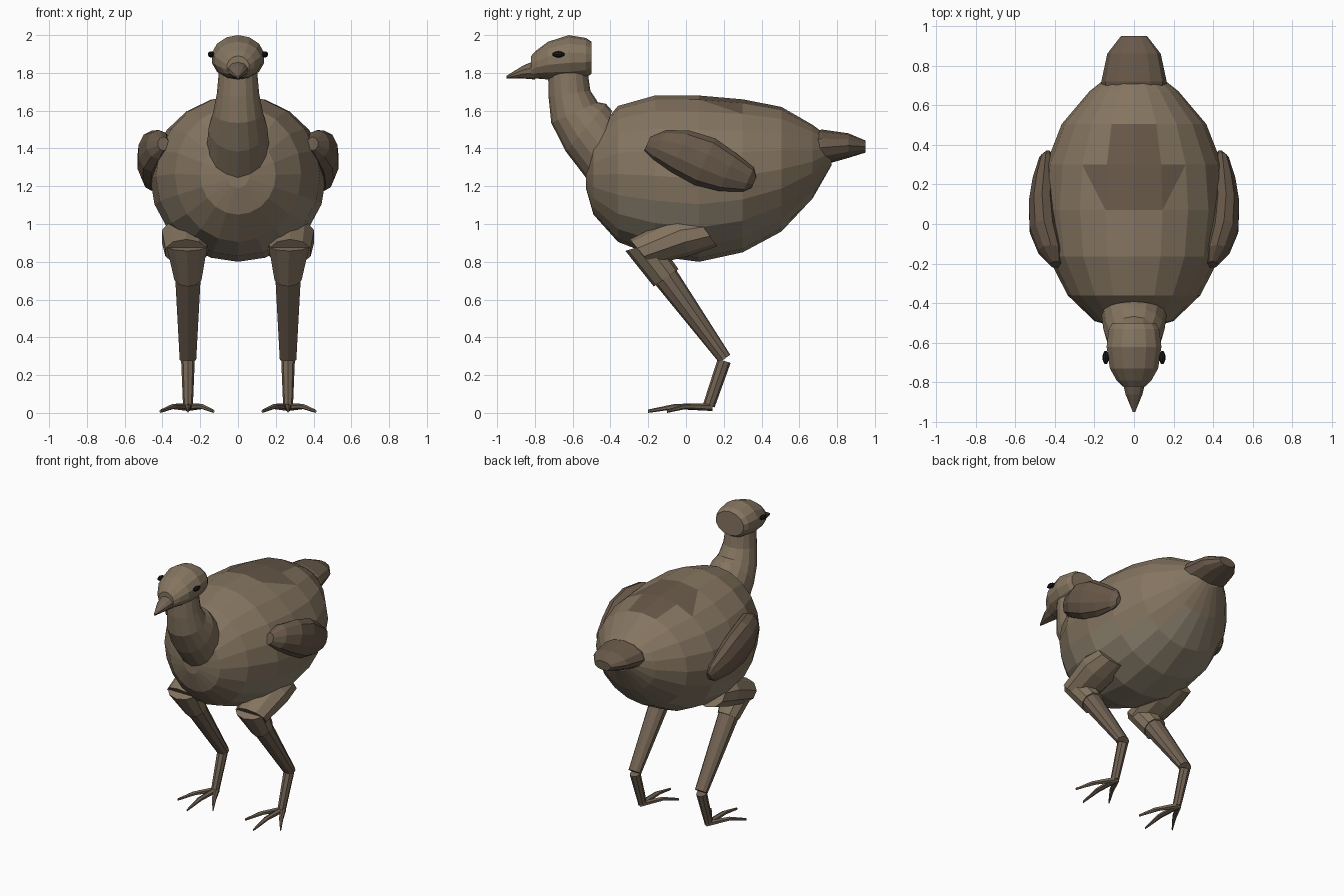
import bpy, bmesh
from math import sin, cos, pi, radians
from mathutils import Vector


def material(name, r, g, b):
    m = bpy.data.materials.new(name)
    m.diffuse_color = (r, g, b, 1)
    return m


BROWN = material("brown", .235, .178, .118)
DARK = material("dark_brown", .14, .10, .068)
PALE = material("pale_brown", .27, .225, .16)
LEG = material("leg_brown", .17, .125, .088)
BLACK = material("black", .01, .01, .01)


def loft(name, rings, sides, mat, mirror=False):
    """Skin elliptical rings (x, y, z, half_width, half_height, tilt in degrees)."""
    bm = bmesh.new()
    loops = []
    for x, y, z, rx, rz, tilt in rings:
        t = radians(tilt)
        up = Vector((0, sin(t), cos(t)))
        loops.append([bm.verts.new(Vector((x + rx * sin(2 * pi * k / sides), y, z))
                                   + up * rz * cos(2 * pi * k / sides))
                      for k in range(sides)])
    for a, b in zip(loops, loops[1:]):
        for k in range(sides):
            j = (k + 1) % sides
            bm.faces.new((a[k], a[j], b[j], b[k]))
    bm.faces.new(loops[0])
    bm.faces.new(loops[-1][::-1])
    bmesh.ops.recalc_face_normals(bm, faces=bm.faces)
    me = bpy.data.meshes.new(name)
    bm.to_mesh(me)
    bm.free()
    me.materials.append(mat)
    ob = bpy.data.objects.new(name, me)
    bpy.context.collection.objects.link(ob)
    if mirror:
        mod = ob.modifiers.new("mirror", 'MIRROR')
        mod.use_mirror_merge = False
    return ob


# Body
body_profile = [(-.53, 1.26, .06, .07), (-.49, 1.26, .2, .21), (-.36, 1.265, .335, .36),
                (-.165, 1.255, .435, .425), (.07, 1.24, .465, .44), (.3, 1.255, .445, .405),
                (.505, 1.29, .365, .33), (.67, 1.33, .225, .195), (.77, 1.38, .1, .07)]
body = loft("body", [(0, y, z, rx, rz, 0) for y, z, rx, rz in body_profile], 20, BROWN)

# Plumage patches: pale lower flanks and dark saddle, which has two slanted faces
me = body.data
me.materials.append(PALE)
me.materials.append(DARK)
bm = bmesh.new()
bm.from_mesh(me)
bm.verts.ensure_lookup_table()
for k in (1, 19):
    outer = 2 if k == 1 else 18
    bmesh.ops.connect_verts(bm, verts=[bm.verts[4 * 20 + k], bm.verts[5 * 20 + outer]])
for f in bm.faces:
    c = f.calc_center_median()
    if c.z < 1.1 and c.y > -.4:
        f.material_index = 1
    xs = max(abs(v.co.x) for v in f.verts)
    low = min(v.co.y for v in f.verts)
    inner_tri = len(f.verts) == 3 and sum(v.co.y > .2 for v in f.verts) == 2
    if c.z > 1.5 and .05 < low < .32 and c.y < .5 and (xs < .16 or inner_tri):
        f.material_index = 2
bm.to_mesh(me)
bm.free()

# Neck
loft("neck", [(0, -.455, 1.415, .165, .195, 19), (0, -.53, 1.51, .155, .165, 40),
              (0, -.59, 1.59, .132, .135, 66), (0, -.617, 1.69, .112, .112, 82),
              (0, -.625, 1.80, .102, .105, 90)], 16, BROWN)

# Head
loft("head", [(0, -.50, 1.88, .112, .085, 0), (0, -.53, 1.88, .13, .105, 0),
              (0, -.62, 1.88, .142, .12, 0), (0, -.73, 1.865, .125, .1, 0),
              (0, -.79, 1.845, .09, .075, 0), (0, -.82, 1.83, .06, .06, 0)], 14, BROWN)

# Beak
loft("beak", [(0, -.80, 1.815, .06, .05, 0), (0, -.86, 1.805, .045, .035, 0),
              (0, -.95, 1.777, .006, .008, 0)], 10, LEG)

# Eyes
loft("eyes", [(.143, -.708, 1.898, .006, .005, 0), (.143, -.692, 1.898, .014, .014, 0),
              (.143, -.675, 1.898, .017, .017, 0), (.143, -.658, 1.898, .014, .014, 0),
              (.143, -.642, 1.898, .006, .005, 0)], 8, BLACK, True)

# Tail
loft("tail", [(0, .70, 1.40, .165, .095, 0), (0, .72, 1.405, .165, .095, 0),
              (0, .86, 1.415, .135, .065, 0), (0, .95, 1.41, .065, .032, 0)], 12, DARK)

# Wings
loft("wings", [(.395, -.205, 1.425, .03, .04, 24), (.42, -.14, 1.42, .065, .085, 24),
               (.455, -.03, 1.385, .075, .12, 24), (.465, .10, 1.33, .07, .135, 24),
               (.455, .22, 1.275, .06, .11, 24), (.445, .33, 1.235, .035, .07, 24),
               (.435, .36, 1.22, .015, .03, 24)], 10, DARK, True)

# Legs: thigh, knee, shank and ankle are separate tapered tubes
X = .265
loft("thighs", [(X + .01, .11, .96, .11, .095, -35), (X + .01, -.02, .935, .135, .11, -20),
                (X + .01, -.24, .85, .115, .09, -40)], 10, BROWN, True)
loft("knees", [(X + .005, -.235, .885, .112, .09, 72), (X, -.105, .715, .075, .08, 55)],
     10, BROWN, True)
loft("shanks", [(X, -.13, .75, .072, .07, 54), (X, .205, .287, .046, .036, 54)],
     10, LEG, True)
loft("ankles", [(X, .202, .275, .036, .036, 107), (X, .12, .035, .026, .032, 100)],
     8, LEG, True)

# Toes
for name, dx, y_tip in (("inner_toe", -.135, -.10), ("middle_toe", 0, -.2),
                        ("outer_toe", .145, -.10)):
    loft(name, [(X, .14, .03, .022, .02, 0),
                (X + dx * .55, y_tip * .55 + .054, .034, .018, .014, 0),
                (X + dx, y_tip, .009, .005, .009, 0)], 6, LEG, True)
